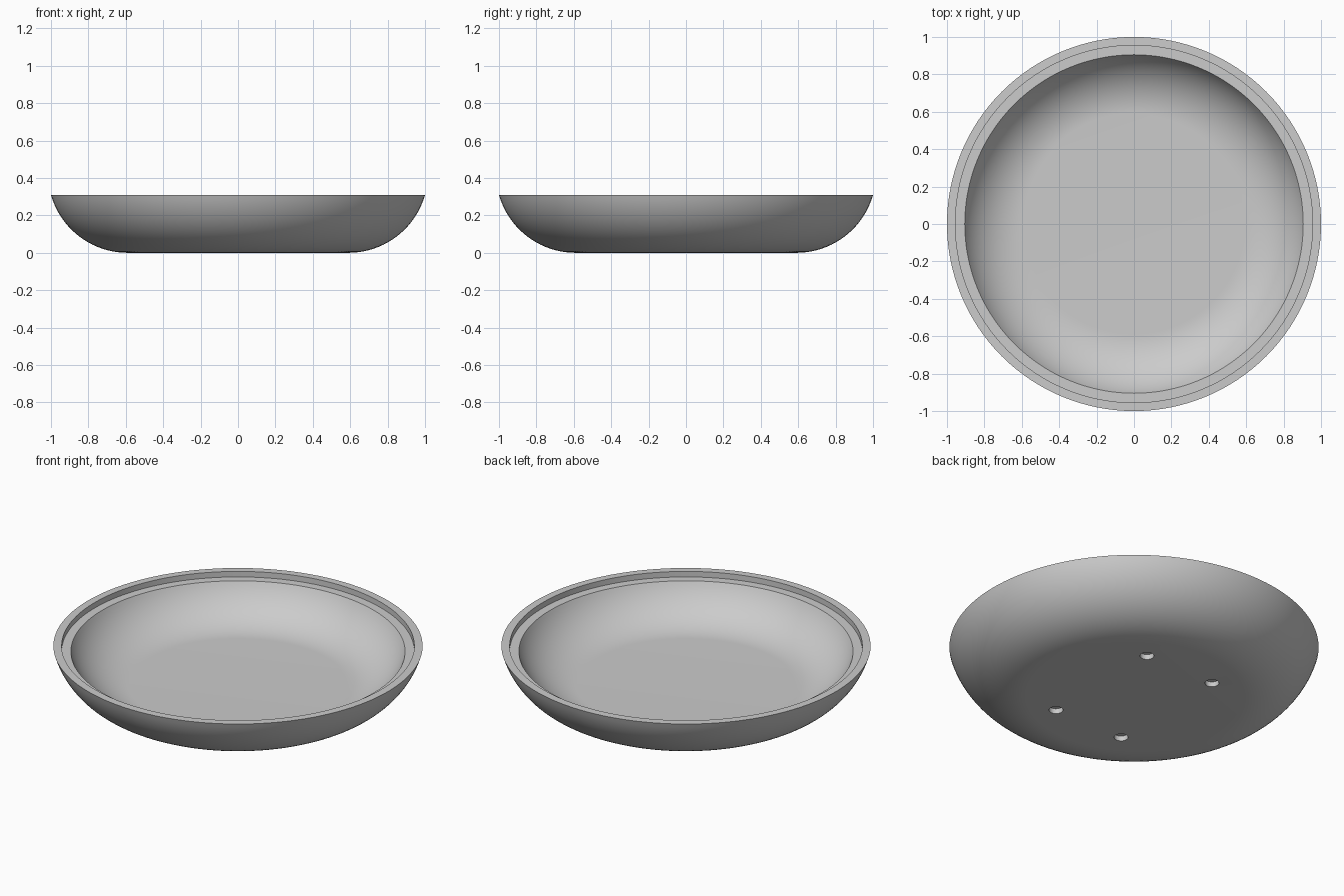
import bpy
import bmesh
import math
from mathutils import Matrix

if "Cube" in bpy.data.objects:
    bpy.data.objects.remove(bpy.data.objects["Cube"])

SEGMENTS = 128
ARC_X, ARC_Z = 0.59, 0.427      # shared centre of the outer and inner wall arcs
RIM_Z, LEDGE_Z = 0.31, 0.277
RIM_IN, LEDGE_IN = 0.955, 0.905

grey = bpy.data.materials.new("light_grey")
grey.use_nodes = True
colour = (0.6, 0.6, 0.6, 1)
grey.diffuse_color = colour
grey.node_tree.nodes["Principled BSDF"].inputs["Base Color"].default_value = colour


def wall_arc(end_x, end_z, steps=20):
    """Arc from the flat base, tangent to it, up to the given end point."""
    radius = math.hypot(end_x - ARC_X, end_z - ARC_Z)
    sweep = math.atan2(end_x - ARC_X, ARC_Z - end_z)
    return [(ARC_X + radius * math.sin(sweep * i / steps),
             ARC_Z - radius * math.cos(sweep * i / steps)) for i in range(steps + 1)]


def make_object(name, bm):
    bmesh.ops.recalc_face_normals(bm, faces=bm.faces)
    mesh = bpy.data.meshes.new(name)
    bm.to_mesh(mesh)
    bm.free()
    mesh.materials.append(grey)
    obj = bpy.data.objects.new(name, mesh)
    bpy.context.collection.objects.link(obj)
    return obj


# Dish: closed profile with a stepped rim, turned round the z axis
outer = wall_arc(1, RIM_Z)
inner = wall_arc(LEDGE_IN, LEDGE_Z)
outer = [(x, z - outer[0][1]) for x, z in outer]
profile = [(0, 0)] + outer + [(RIM_IN, RIM_Z), (RIM_IN, LEDGE_Z)]
profile += inner[::-1] + [(0, inner[0][1])]

bm = bmesh.new()
verts = [bm.verts.new((x, 0, z)) for x, z in profile]
edges = [bm.edges.new(pair) for pair in zip(verts, verts[1:])]
bmesh.ops.spin(bm, geom=verts + edges, cent=(0, 0, 0), axis=(0, 0, 1),
               angle=math.tau, steps=SEGMENTS)
bmesh.ops.remove_doubles(bm, verts=bm.verts, dist=0.0001)
dish = make_object("dish", bm)

# Four shallow sockets sunk into the underside
bm = bmesh.new()
for sx in (-1, 1):
    for sy in (-1, 1):
        bmesh.ops.create_cone(bm, cap_ends=True, segments=32, radius1=0.038,
                              radius2=0.038, depth=0.06,
                              matrix=Matrix.Translation((sx * 0.23, sy * 0.383, 0)))
cutter = make_object("socket_cutter", bm)
cutter.hide_render = True

bpy.ops.object.select_all(action="DESELECT")
bpy.context.view_layer.objects.active = dish
dish.select_set(True)
cut = dish.modifiers.new("sockets", "BOOLEAN")
cut.operation = "DIFFERENCE"
cut.solver = "EXACT"
cut.object = cutter
bpy.ops.object.modifier_apply(modifier=cut.name)
bpy.data.objects.remove(cutter)

bpy.ops.object.shade_smooth_by_angle(angle=math.radians(30))
